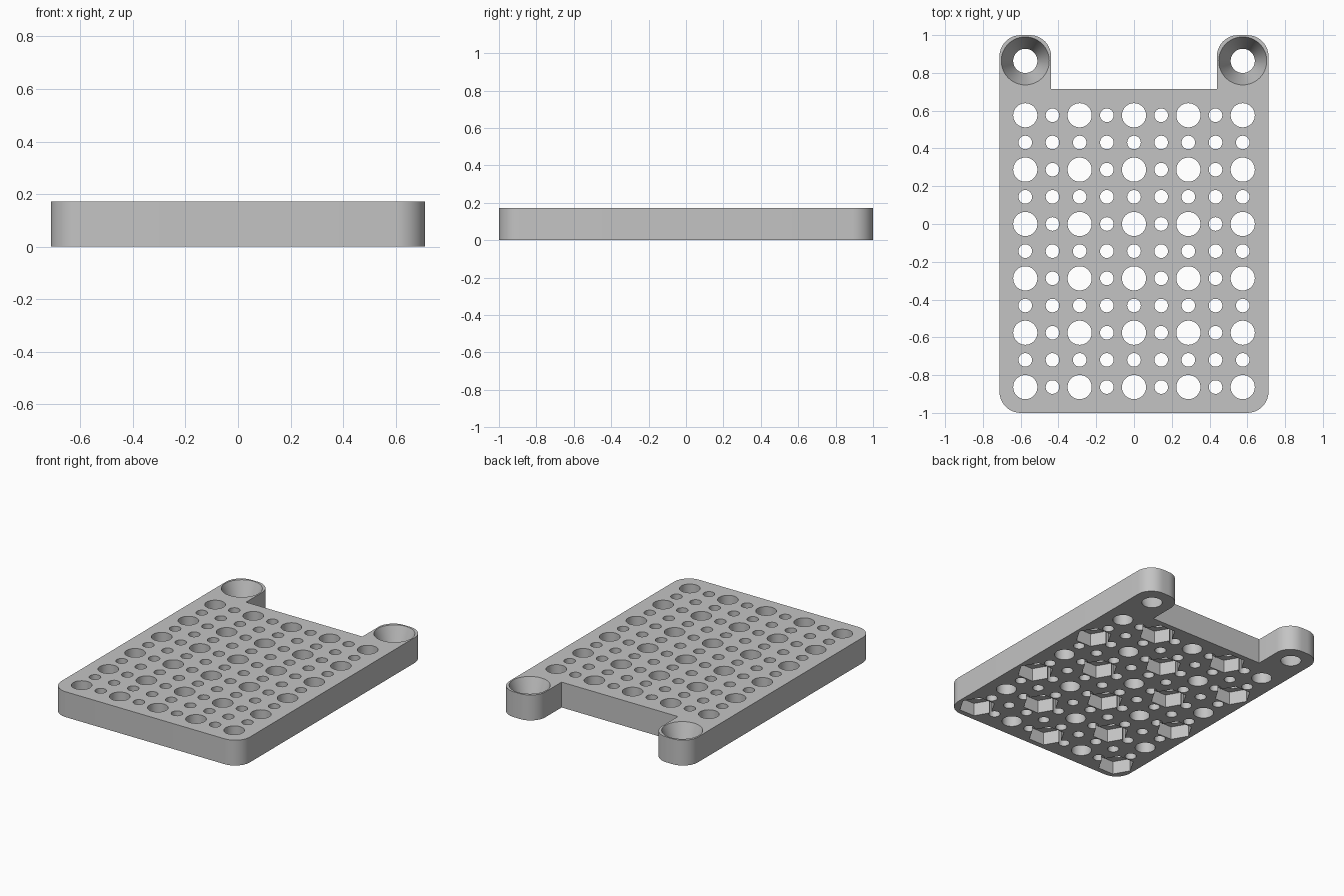
import bpy, bmesh, math

if "Cube" in bpy.data.objects:
    bpy.data.objects.remove(bpy.data.objects["Cube"], do_unlink=True)

# Main dimensions
PITCH = 0.2878
HALF_W, HALF_L = 0.712, 1.0
HEIGHT = 0.173
TAB_W = 0.273
NOTCH_Y = 0.714
CORNER = 0.112
BIG_R, SMALL_R, SINK_R = 0.064, 0.036, 0.127
HEX_R, HEX_DEPTH = 0.116, 0.09

grey = bpy.data.materials.new("plate grey")
grey.use_nodes = True
colour = (0.55, 0.55, 0.55, 1)
grey.diffuse_color = colour
grey.node_tree.nodes["Principled BSDF"].inputs["Base Color"].default_value = colour


def make_object(name, bm):
    bmesh.ops.recalc_face_normals(bm, faces=bm.faces[:])
    mesh = bpy.data.meshes.new(name)
    bm.to_mesh(mesh)
    bm.free()
    mesh.materials.append(grey)
    obj = bpy.data.objects.new(name, mesh)
    bpy.context.collection.objects.link(obj)
    return obj


def add_plug(bm, x, y, z0, z1, r0, r1, sides):
    """Add a closed cylinder, cone or prism from z0 to z1."""
    rings = []
    for z, r in ((z0, r0), (z1, r1)):
        rings.append([bm.verts.new((x + r * math.cos(a), y + r * math.sin(a), z))
                      for a in (2 * math.pi * k / sides for k in range(sides))])
    low, high = rings
    bm.faces.new(low[::-1])
    bm.faces.new(high)
    for k in range(sides):
        n = (k + 1) % sides
        bm.faces.new((low[k], low[n], high[n], high[k]))


def cut(target, cutter):
    """Subtract the cutter, apply the result and discard the cutter."""
    cutter.hide_render = True
    mod = target.modifiers.new("cut", 'BOOLEAN')
    mod.operation = 'DIFFERENCE'
    mod.solver = 'EXACT'
    mod.object = cutter
    bpy.context.view_layer.update()
    graph = bpy.context.evaluated_depsgraph_get()
    result = bpy.data.meshes.new_from_object(target.evaluated_get(graph))
    target.modifiers.clear()
    target.data = result
    bpy.data.objects.remove(cutter, do_unlink=True)


# Plate outline with two rear tabs; inner notch corners stay sharp
inner = HALF_W - TAB_W
half = [(HALF_W, -HALF_L, True), (HALF_W, HALF_L, True),
        (inner, HALF_L, True), (inner, NOTCH_Y, False)]
outline = half + [(-x, y, r) for x, y, r in reversed(half)]
bm = bmesh.new()
verts = [bm.verts.new((x, y, 0)) for x, y, r in outline]
base = bm.faces.new(verts)
rise = bmesh.ops.extrude_face_region(bm, geom=[base])
for v in rise["geom"]:
    if isinstance(v, bmesh.types.BMVert):
        v.co.z = HEIGHT
rounded = {(round(x, 3), round(y, 3)) for x, y, r in outline if r}
edges = [e for e in bm.edges
         if abs(e.verts[0].co.z - e.verts[1].co.z) > 0.1
         and (round(e.verts[0].co.x, 3), round(e.verts[0].co.y, 3)) in rounded]
bmesh.ops.bevel(bm, geom=edges, offset=CORNER, segments=10, profile=0.5,
                affect='EDGES')
plate = make_object("perforated_plate", bm)

# Grid of through holes: large on even steps, small in between
bm = bmesh.new()
for i in range(-4, 5):
    for j in range(11):
        x, y = i * PITCH / 2, (2 - j / 2) * PITCH
        r = BIG_R if i % 2 == 0 and j % 2 == 0 else SMALL_R
        add_plug(bm, x, y, -0.1, HEIGHT + 0.1, r, r, 40 if r == BIG_R else 28)

# Conical screw seats in the tabs, tapering through the full thickness
slope = (SINK_R - BIG_R) / HEIGHT
for side in (-1, 1):
    add_plug(bm, side * 2 * PITCH, 3 * PITCH, -0.02, HEIGHT + 0.02,
             BIG_R - 0.02 * slope, SINK_R + 0.02 * slope, 64)
cut(plate, make_object("hole_cutter", bm))

# Hexagonal nut pockets underneath, on alternate large holes
bm = bmesh.new()
for i in range(5):
    for j in range(6):
        if (i + j) % 2:
            add_plug(bm, (i - 2) * PITCH, (2 - j) * PITCH,
                     -0.1, HEX_DEPTH, HEX_R, HEX_R, 6)
cut(plate, make_object("pocket_cutter", bm))

# Smooth round walls, crisp rims
bpy.ops.object.select_all(action='DESELECT')
plate.select_set(True)
bpy.context.view_layer.objects.active = plate
bpy.ops.object.shade_smooth_by_angle(angle=math.radians(30))
